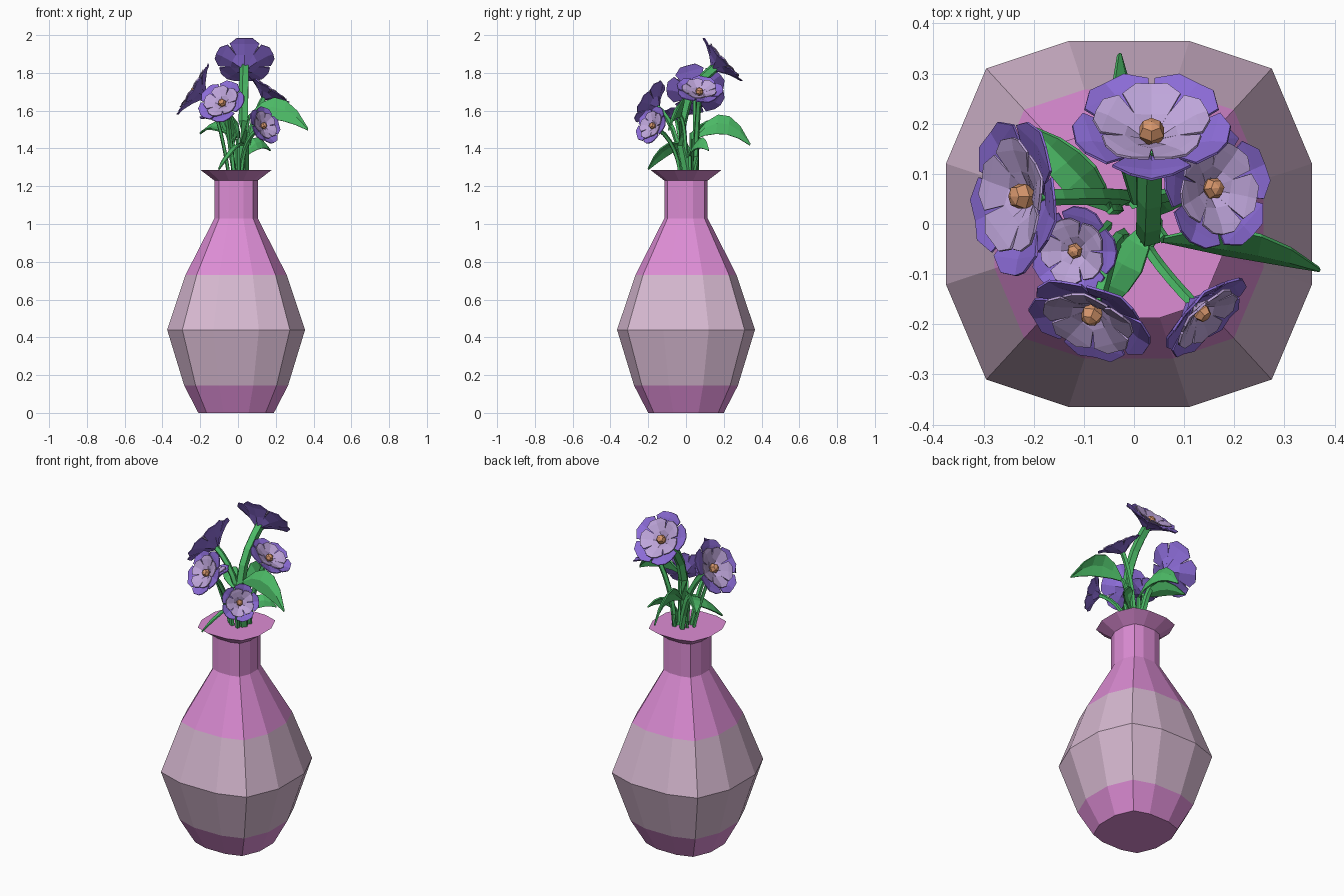
import bpy, bmesh, math
from mathutils import Vector, Matrix

if "Cube" in bpy.data.objects:
    bpy.data.objects.remove(bpy.data.objects["Cube"])


def material(name, rgb):
    lin = [((c / 255 + 0.055) / 1.055) ** 2.4 for c in rgb]
    m = bpy.data.materials.new(name)
    m.diffuse_color = (*lin, 1)
    m.use_nodes = True
    m.node_tree.nodes["Principled BSDF"].inputs["Base Color"].default_value = m.diffuse_color
    return m


PINK = material("vase pink", (220, 140, 212))
MAUVE = material("vase mauve", (214, 184, 208))
VIOLET = material("petal violet", (140, 108, 215))
LILAC = material("petal lilac", (190, 165, 218))
ORANGE = material("flower heart orange", (214, 150, 108))
GREEN = material("stem green", (76, 186, 102))


def finish(bm, name, mats, thick=0, fix=True):
    if fix:
        bmesh.ops.recalc_face_normals(bm, faces=bm.faces)
    me = bpy.data.meshes.new(name)
    bm.to_mesh(me)
    bm.free()
    ob = bpy.data.objects.new(name, me)
    bpy.context.collection.objects.link(ob)
    for m in mats:
        me.materials.append(m)
    if thick:
        s = ob.modifiers.new("thickness", "SOLIDIFY")
        s.thickness = thick
        s.offset = 0
    return ob


def skin(bm, rings, closed=True):
    """Join successive rows of vertices with quads."""
    for a, b in zip(rings, rings[1:]):
        n = len(a)
        for i in range(n if closed else n - 1):
            j = (i + 1) % n
            bm.faces.new((a[i], a[j], b[j], b[i]))


def bezier(pts, t):
    pts = [Vector(p) for p in pts]
    while len(pts) > 1:
        pts = [a.lerp(b, t) for a, b in zip(pts, pts[1:])]
    return pts[0]


# Vase: twelve-sided, slightly squared section swept up a profile
corner = [(1, 0.33), (0.78, 0.85), (0.33, 1)]
section = []
for k in range(4):
    rot = Matrix.Rotation(k * math.pi / 2, 2)
    pts = corner if k % 2 == 0 else [(y, x) for x, y in reversed(corner)]
    section += [rot @ Vector(p) for p in pts]
profile = [(0.2, 0), (0.275, 0.145), (0.365, 0.44), (0.268, 0.73),
           (0.115, 1.03), (0.115, 1.23), (0.187, 1.285)]
bm = bmesh.new()
rings = [[bm.verts.new((p.x * r - 0.01, p.y * r, z)) for p in section]
         for r, z in profile]
skin(bm, rings)
bm.faces.new(rings[0])
bm.faces.new(rings[-1])
for f in bm.faces:
    f.material_index = int(0.145 < f.calc_center_median().z < 0.73)
finish(bm, "vase", [PINK, MAUVE])


def stem(name, pts, r, sides=5, steps=6):
    bm = bmesh.new()
    rings = []
    for i in range(steps + 1):
        t = i / steps
        p = bezier(pts, t)
        d = bezier(pts, min(t + 0.02, 1)) - bezier(pts, max(t - 0.02, 0))
        q = d.to_track_quat('Z', 'Y')
        rings.append([bm.verts.new(p + q @ Vector(
            (r * math.cos(a), r * math.sin(a), 0)))
            for a in (2 * math.pi * k / sides for k in range(sides))])
    skin(bm, rings)
    bm.faces.new(rings[0])
    bm.faces.new(rings[-1])
    finish(bm, name, [GREEN])


# Petal rows: distance from heart, half width, height
PETAL = [(0.06, 0.05, -0.42), (0.4, 0.29, -0.2), (0.76, 0.5, -0.04), (0.97, 0.27, 0)]


def petals(name, mat, place, size, turn, lift):
    bm = bmesh.new()
    for k in range(5):
        rot = Matrix.Rotation(turn + k * math.tau / 5, 4, 'Z')
        rows = []
        for r, w, z in PETAL:
            row = [(r, -w, z), (r + 0.04, 0, z - 0.05), (r, w, z)]
            rows.append([bm.verts.new(place @ (rot @ Vector(p) * size
                         + Vector((0, 0, lift)))) for p in row])
        skin(bm, rows, closed=False)
    finish(bm, name, [mat], 0.005, fix=False)


def flower(name, centre, normal, R, path, r, turn=0.0):
    n = Vector(normal).normalized()
    c = Vector(centre)
    place = Matrix.Translation(c) @ n.to_track_quat('Z', 'Y').to_matrix().to_4x4()
    petals(name + "_outer_petals", VIOLET, place, R, turn, 0)
    petals(name + "_inner_petals", LILAC, place, R * 0.74, turn + math.pi / 5, R * 0.04)
    bm = bmesh.new()
    bmesh.ops.create_uvsphere(bm, u_segments=6, v_segments=4, radius=R * 0.18,
                              matrix=place @ Matrix.Translation((0, 0, -R * 0.14)))
    finish(bm, name + "_heart", [ORANGE])
    base = c - n * R * 0.38
    stem(name + "_stem", path + [c - n * R * 1.0, base], r)


# Flowers: rim centre, facing, radius, stem path, stem radius
flower("top_flower", (0.035, 0.2, 1.87), (0, 0.74, 0.66), 0.157,
       [(0.03, 0.01, 1.27), (0.03, -0.06, 1.5), (0.03, -0.03, 1.7)], 0.027, math.pi / 2)
flower("left_flower", (-0.242, 0.055, 1.715), (-0.85, 0.0, 0.53), 0.157,
       [(-0.01, 0.05, 1.27), (-0.02, 0.06, 1.48)], 0.018)
flower("front_flower", (-0.09, -0.195, 1.65), (-0.32, -0.78, 0.52), 0.128,
       [(-0.02, -0.02, 1.27), (-0.05, -0.03, 1.45)], 0.014)
flower("small_flower", (-0.122, -0.055, 1.59), (-0.3, -0.1, 0.93), 0.09,
       [(-0.05, 0.0, 1.27), (-0.07, -0.02, 1.4)], 0.01)
flower("right_flower", (0.168, 0.072, 1.715), (0.55, 0.05, 0.83), 0.125,
       [(0.04, 0.05, 1.27), (0.04, 0.05, 1.45)], 0.015)
flower("low_flower", (0.145, -0.187, 1.525), (0.65, -0.66, 0.35), 0.104,
       [(0.02, -0.03, 1.27), (0.02, -0.05, 1.42)], 0.012)


def leaf(name, root, base, mid, tip, side, half):
    side = Vector(side).normalized()
    widths = [0.15, 0.7, 1, 0.95, 0.65, 0.08]
    bm = bmesh.new()
    rows = []
    for i, w in enumerate(widths):
        t = i / (len(widths) - 1)
        p = bezier([base, mid, tip], t)
        d = bezier([base, mid, tip], t + 0.02) - p
        fold = d.cross(side).normalized() * half * w * 0.25
        rows.append([bm.verts.new(p + o) for o in
                     (-side * half * w, fold, side * half * w)])
    skin(bm, rows, closed=False)
    finish(bm, name, [GREEN], 0.008, fix=False)
    b = Vector(base)
    stem(name + "_stalk", [root, (root[0], root[1], b.z - 0.03), b], 0.011)


# Leaves: stalk root, base, arch point, tip, width direction, half width
leaf("right_leaf", (0.04, 0, 1.27), (0.06, -0.03, 1.57), (0.22, -0.02, 1.68),
     (0.37, -0.09, 1.5), (0.1, 0.4, 0.9), 0.062)
leaf("back_leaf", (0.0, 0.04, 1.27), (0.0, 0.04, 1.45), (-0.02, 0.2, 1.62),
     (-0.03, 0.338, 1.42), (-0.4, 0.1, 0.9), 0.055)
leaf("left_leaf", (-0.03, 0.03, 1.27), (-0.05, 0.03, 1.48), (-0.12, 0.1, 1.57),
     (-0.2, 0.19, 1.48), (0.6, 0.5, 0.45), 0.045)
leaf("front_leaf", (0.03, 0.02, 1.27), (0.03, 0.0, 1.42), (-0.02, -0.1, 1.43),
     (-0.1, -0.2, 1.29), (0.7, -0.4, 0.5), 0.04)
leaf("small_leaf", (0.04, 0.02, 1.27), (0.04, 0.02, 1.36), (0.1, 0.07, 1.48),
     (0.17, 0.12, 1.39), (-0.4, 0.4, 0.8), 0.035)
